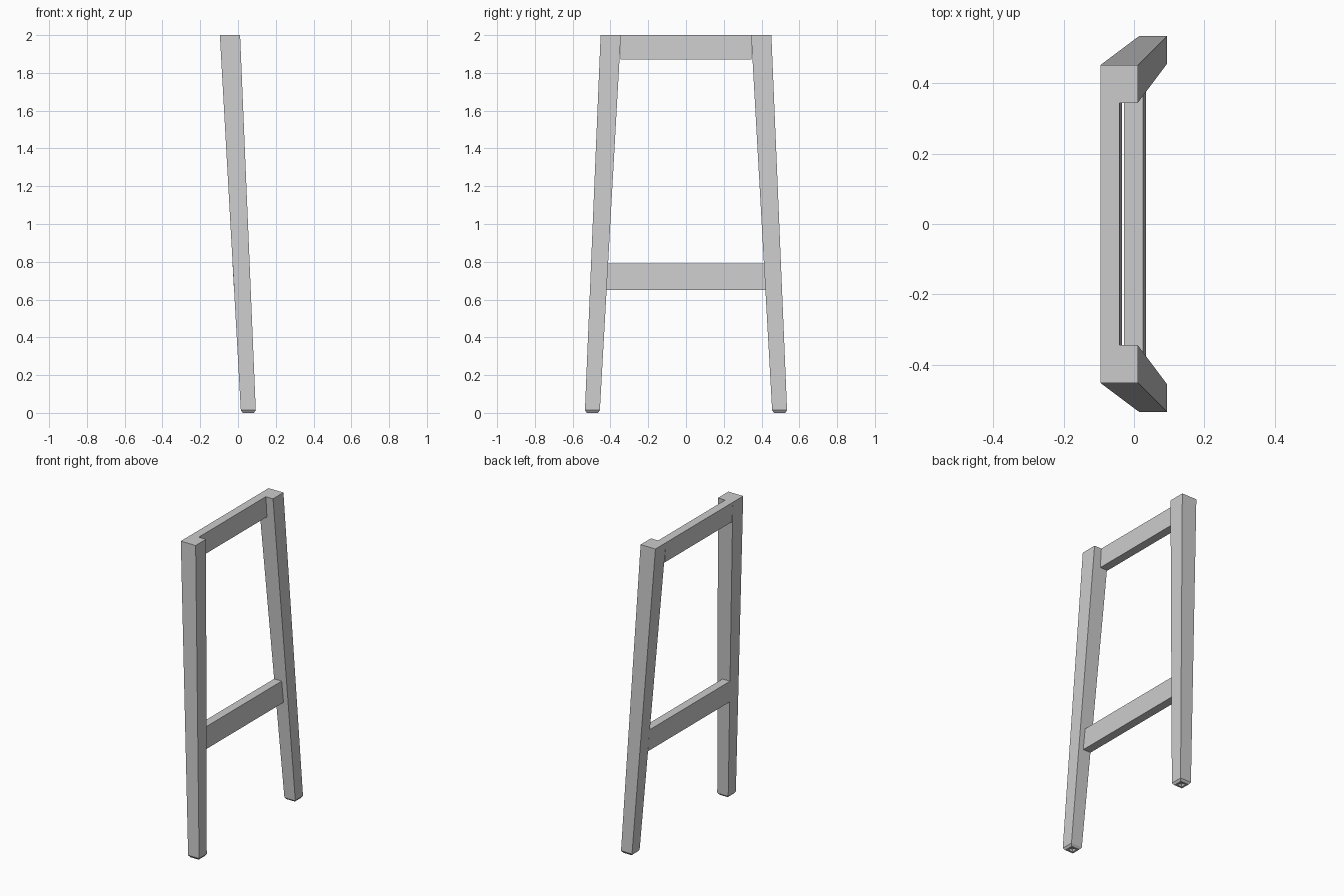
import bpy

if "Cube" in bpy.data.objects:
    bpy.data.objects.remove(bpy.data.objects["Cube"])

LEAN = 0.0555  # backward lean of the rear faces per unit height


def make_object(name, verts, faces):
    mesh = bpy.data.meshes.new(name)
    mesh.from_pydata(verts, [], faces)
    mesh.update()
    obj = bpy.data.objects.new(name, mesh)
    bpy.context.collection.objects.link(obj)
    return obj


def loft(name, rings, side=1):
    """Skin rectangular rings (x0, x1, y0, y1, z), mirrored in y by side."""
    verts, faces = [], []
    for x0, x1, y0, y1, z in rings:
        verts += [(x, y * side, z) for x, y in ((x0, y0), (x1, y0), (x1, y1), (x0, y1))]
    n = len(rings)
    for r in range(n - 1):
        for i in range(4):
            j = (i + 1) % 4
            faces.append((4 * r + i, 4 * r + j, 4 * r + 4 + j, 4 * r + 4 + i))
    faces += [(3, 2, 1, 0), tuple(4 * (n - 1) + i for i in range(4))]
    if side < 0:
        faces = [f[::-1] for f in faces]
    return make_object(name, verts, faces)


def foot_ring(inset, z):
    return (0.015 + inset, 0.094 - inset, 0.456 + inset, 0.535 - inset, z)


# Tapered splayed legs with chamfered feet and a small recess underneath
for label, side in (("left_leg", -1), ("right_leg", 1)):
    loft(label, [
        foot_ring(0.026, 0.014),
        foot_ring(0.022, 0.0),
        foot_ring(0.010, 0.0),
        foot_ring(0.0, 0.014),
        (-0.096, 0.011, 0.345, 0.452, 2.0),
    ], side)


# Cross rails, flush with the leaning rear faces of the legs
def rail(name, z0, z1, half_length, depth=0.055):
    rings = []
    for z in (z0, z1):
        x = -0.096 + (2.0 - z) * LEAN
        rings.append((x, x + depth, -half_length, half_length, z))
    loft(name, rings)


rail("top_rail", 1.87, 2.0, 0.346)
rail("lower_rail", 0.65, 0.79, 0.42)
